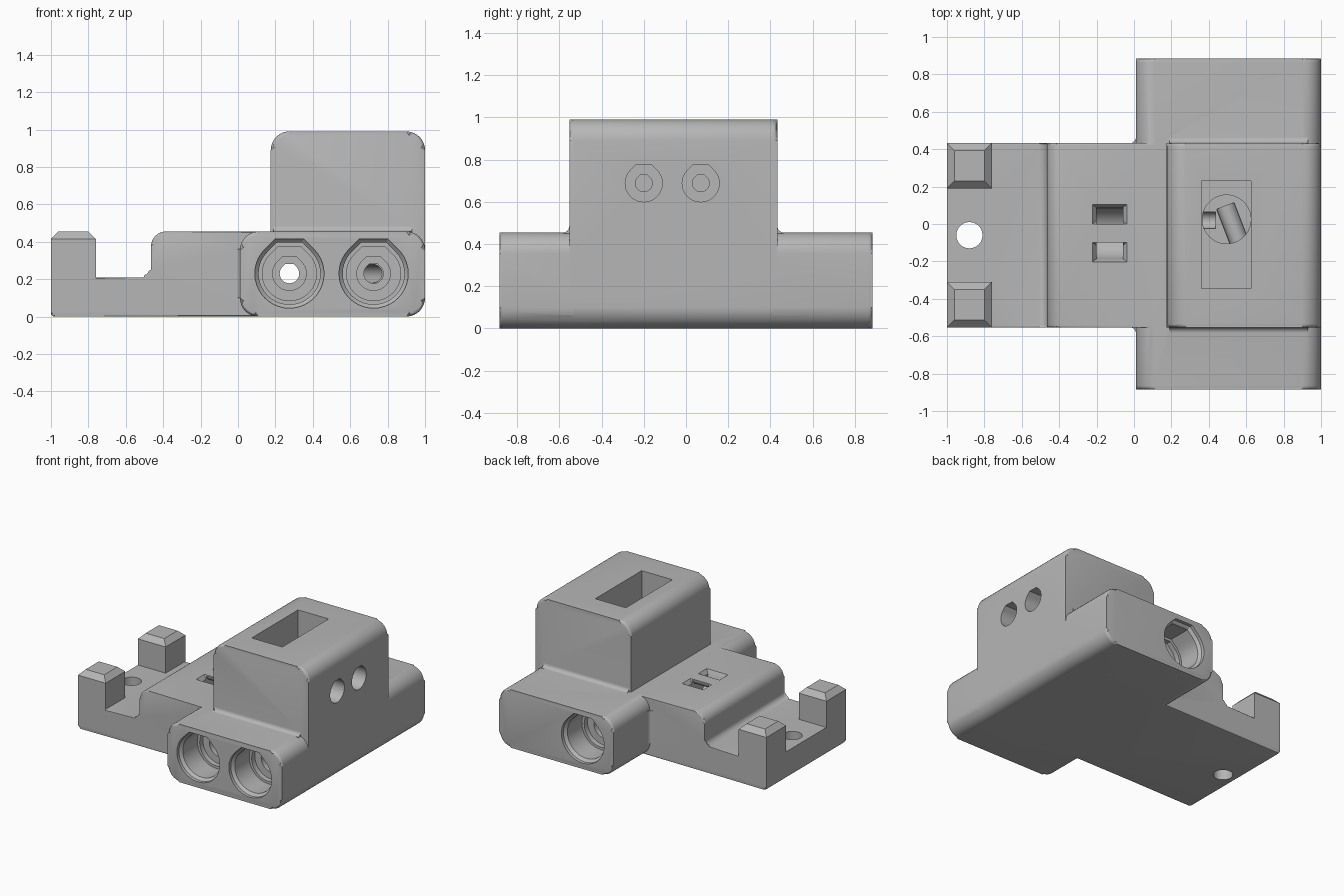
import bpy
import bmesh
from math import sin, cos, pi, radians
from mathutils import Matrix, Vector

if "Cube" in bpy.data.objects:
    bpy.data.objects.remove(bpy.data.objects["Cube"])

AXES = {"x": lambda u, v, w: (w, u, v),
        "y": lambda u, v, w: (u, w, v),
        "z": lambda u, v, w: (u, v, w)}


def finish(name, bm):
    bmesh.ops.recalc_face_normals(bm, faces=bm.faces)
    mesh = bpy.data.meshes.new(name)
    bm.to_mesh(mesh)
    bm.free()
    obj = bpy.data.objects.new(name, mesh)
    bpy.context.collection.objects.link(obj)
    return obj


def loft(bm, rings):
    """Skin a list of matching vertex rings and cap both ends."""
    loops = [[bm.verts.new(p) for p in ring] for ring in rings]
    n = len(loops[0])
    for a, b in zip(loops, loops[1:]):
        for i in range(n):
            j = (i + 1) % n
            bm.faces.new((a[i], a[j], b[j], b[i]))
    return [bm.faces.new(loops[0]), bm.faces.new(loops[-1])]


def prism(name, pts, lo, hi, axis, soften=0, segments=3, caps=(0, 1)):
    """Extrude a profile along an axis and soften the chosen end rims."""
    bm = bmesh.new()
    ends = loft(bm, [[AXES[axis](u, v, w) for u, v in pts] for w in (lo, hi)])
    if soften:
        rim = {e for c in caps for e in ends[c].edges}
        bmesh.ops.bevel(bm, geom=list(rim), offset=soften, segments=segments,
                        profile=0.5, affect="EDGES", clamp_overlap=True)
    return finish(name, bm)


def arc(cu, cv, r, a0, a1, n):
    return [(cu + r * cos(radians(a0 + (a1 - a0) * i / n)),
             cv + r * sin(radians(a0 + (a1 - a0) * i / n))) for i in range(n + 1)]


def rounded(corners, n=8):
    """Round the right-angled corners (u, v, radius) of a profile."""
    pts = []
    for i, (u, v, r) in enumerate(corners):
        p = Vector((u, v))
        if r == 0:
            pts.append(p)
            continue
        a = (Vector(corners[i - 1][:2]) - p).normalized()
        b = (Vector(corners[(i + 1) % len(corners)][:2]) - p).normalized()
        for k in range(n + 1):
            t = k * pi / 2 / n
            pts.append(p + r * (a + b) - r * (b * cos(t) + a * sin(t)))
    return pts


def rect(u0, v0, u1, v1, r=0):
    return rounded([(u0, v0, r), (u1, v0, r), (u1, v1, r), (u0, v1, r)])


def fillet(u, v, su, sv, r, lo, hi, axis, sink=0.05):
    """Concave fillet strip along an inside corner."""
    curve = [(u + su * r * (1 - sin(t * pi / 12)), v + sv * r * (1 - cos(t * pi / 12)))
             for t in range(7)]
    pts = [(u - su * sink, v - sv * sink), (u + su * r, v - sv * sink)] + curve
    return prism("fillet", pts + [(u - su * sink, v + sv * r)], lo, hi, axis)


def bore(steps, origin, turn=0, roof=True):
    """Stepped bore along y, with an octagonal roof; steps are (depth, radius)."""
    if roof:
        section = arc(0, 0, 1, 135, 405, 30)
        section += arc(0, 0, 1 / cos(pi / 8), 67.5, 112.5, 1)
    else:
        section = arc(0, 0, 1, 0, 352.5, 47)
    bm = bmesh.new()
    loft(bm, [[(u * r, d, v * r) for u, v in section] for d, r in steps])
    bm.transform(Matrix.Translation(origin) @ Matrix.Rotation(radians(turn), 4, "Z"))
    return finish("bore", bm)


def combine(body, other, operation):
    mod = body.modifiers.new("cut", "BOOLEAN")
    mod.operation, mod.solver, mod.object = operation, "EXACT", other
    with bpy.context.temp_override(object=body, active_object=body):
        bpy.ops.object.modifier_apply(modifier=mod.name)
    bpy.data.objects.remove(other)


TOP, FRONT, BACK, BORE_Z = 0.455, -0.553, 0.433, 0.23

# Cross block carrying the tube sockets
body = prism("bypass_housing", rect(0.01, 0, 1, TOP, 0.1), -0.885, 0.885, "y", 0.02)

# Stepped mounting plate, tower and corner posts
plate = rounded([(-1, 0, 0.02), (0.8, 0, 0), (0.8, TOP, 0),
                 (-0.465, TOP, 0.08), (-0.465, 0.21, 0.04), (-1, 0.21, 0)])
solids = [prism("plate", plate, FRONT, BACK, "y", 0.012),
          prism("tower", rect(0.175, 0, 1, 0.99, 0.1), FRONT, BACK, "y", 0.02)]
for y0, y1 in ((FRONT, -0.31), (0.19, BACK)):
    solids.append(prism("post", rect(-1, y0, -0.76, y1), 0.03, TOP, "z", 0.04, 1, (1,)))

# Fillets at the inside corners
for y, side in ((FRONT, -1), (BACK, 1)):
    solids.append(fillet(y, TOP, side, 1, 0.03, 0.19, 0.93, "x"))
    solids.append(fillet(0.01, y, -1, side, 0.03, 0.1, 0.36, "z"))
for part in solids:
    combine(body, part, "UNION")

# Tower pocket, valve cavity and mounting hole
cuts = [prism("pocket", rect(0.36, -0.345, 0.625, 0.23), 0.47, 1.1, "z"),
        prism("cavity", arc(0.495, 0.025, 0.13, 0, 352.5, 47), BORE_Z, 0.6, "z"),
        prism("mount_hole", arc(-0.88, -0.06, 0.07, 0, 352.5, 47), -0.1, 0.3, "z")]

# Tube sockets: one straight through, one angled into the cavity
mouth = [(-0.92, 0.185), (-0.86, 0.185), (-0.84, 0.165), (-0.66, 0.165),
         (-0.66, 0.145), (-0.62, 0.145), (-0.62, 0.09), (-0.56, 0.09), (-0.56, 0.052)]
through = mouth + [(-d, r) for d, r in reversed(mouth)]
cuts.append(bore(through, (0.275, 0, BORE_Z)))
cuts.append(bore(mouth + [(-0.5, 0.052)], (0.725, 0, BORE_Z)))
cuts.append(bore([(-0.02, 0.05), (0.66, 0.05)], (0.725, -0.52, BORE_Z), 21, False))
cuts.append(bore([(0, 0.045), (0.16, 0.045)], (0.275, 0.02, BORE_Z), -90, False))

# Screw holes in the tower side
for y in (-0.2, 0.07):
    cuts.append(bore([(0.5, 0.04), (0.76, 0.04), (0.76, 0.088), (1.05, 0.088)],
                     (0, y, 0.688), -90))

# Curved cable-tie channel with flared mouths
loop = [(-0.19, 0.55)] + arc(-0.05, TOP, 0.14, 180, 360, 20) + [(0.09, 0.55), (0, 0.55)]
loop += arc(-0.05, TOP, 0.05, 360, 180, 20) + [(-0.1, 0.55)]
cuts.append(prism("tie_channel", loop, -0.2, -0.06, "x"))
for y in (-0.15, 0.052):
    bm = bmesh.new()
    loft(bm, [[(-0.13 + a * w, y + b * d, z) for a, b in ((-1, -1), (1, -1), (1, 1), (-1, 1))]
              for z, w, d in ((0.425, 0.07, 0.035), (TOP, 0.092, 0.052), (0.5, 0.092, 0.052))])
    cuts.append(finish("tie_flare", bm))
for cutter in cuts:
    combine(body, cutter, "DIFFERENCE")

# Single grey plastic
grey = bpy.data.materials.new("grey_plastic")
grey.use_nodes = True
colour = (0.47, 0.47, 0.47, 1)
grey.diffuse_color = colour
grey.node_tree.nodes["Principled BSDF"].inputs["Base Color"].default_value = colour
body.data.materials.clear()
body.data.materials.append(grey)
for face in body.data.polygons:
    face.material_index = 0

bpy.ops.object.select_all(action="DESELECT")
body.select_set(True)
bpy.context.view_layer.objects.active = body
bpy.ops.object.shade_smooth_by_angle(angle=radians(30))
